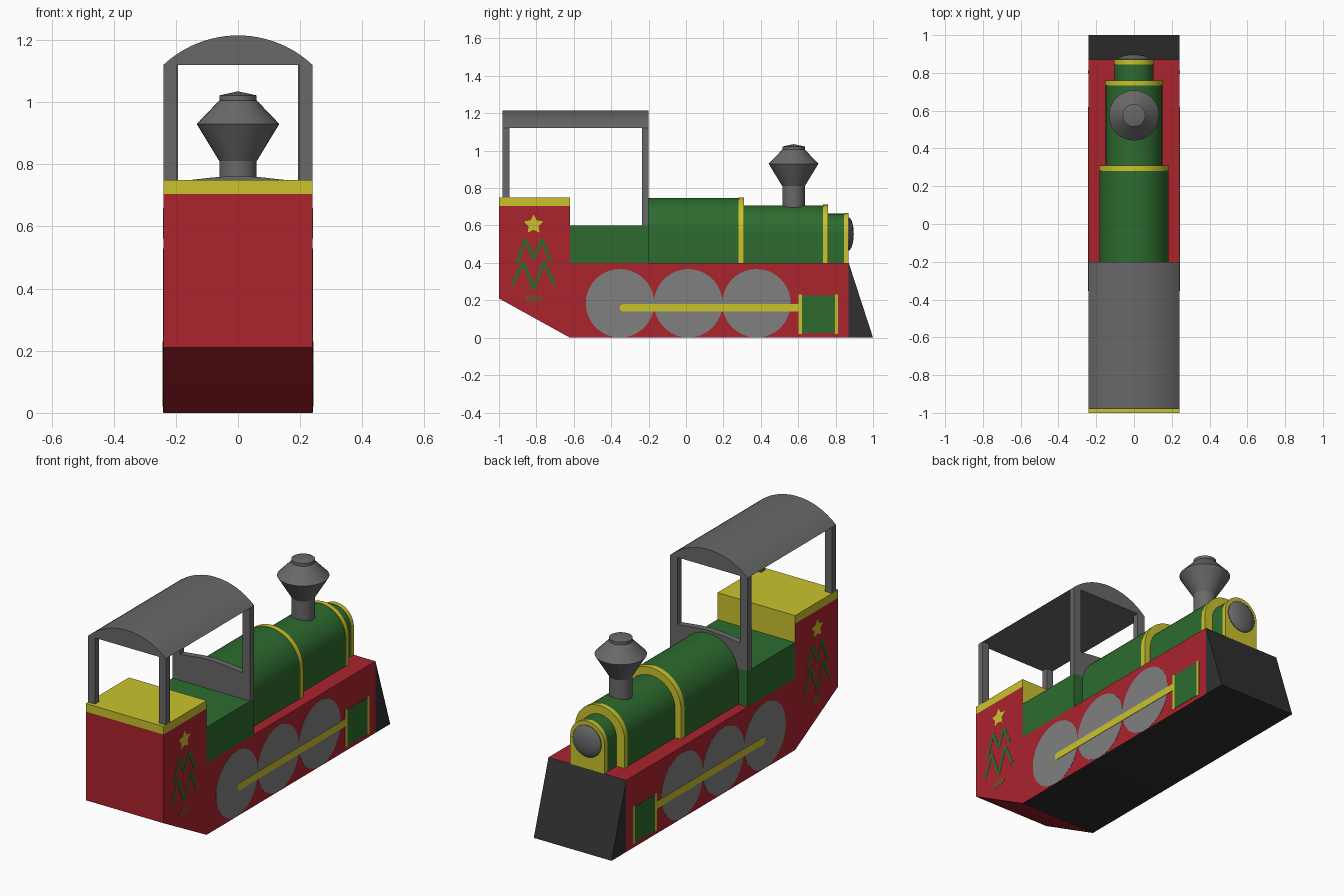
import bpy, bmesh
from math import sin, cos, pi, radians, hypot, asin

if "Cube" in bpy.data.objects:
    bpy.data.objects.remove(bpy.data.objects["Cube"])


def material(name, r, g, b):
    m = bpy.data.materials.new(name)
    m.diffuse_color = (r, g, b, 1)
    m.use_nodes = True
    m.node_tree.nodes["Principled BSDF"].inputs["Base Color"].default_value = m.diffuse_color
    return m


RED = material("red", 0.41, 0.017, 0.027)
GREEN = material("green", 0.026, 0.148, 0.028)
YELLOW = material("yellow", 0.59, 0.54, 0.027)
GREY = material("dark_grey", 0.140, 0.140, 0.140)
LIGHT = material("wheel_grey", 0.216, 0.216, 0.216)
BLACK = material("black", 0.030, 0.030, 0.030)
BROWN = material("brown", 0.195, 0.069, 0.019)


def finish(name, bm, mats):
    bmesh.ops.recalc_face_normals(bm, faces=bm.faces)
    me = bpy.data.meshes.new(name)
    bm.to_mesh(me)
    bm.free()
    for m in mats:
        me.materials.append(m)
    for p in me.polygons:
        p.use_smooth = True
    me.set_sharp_from_angle(angle=radians(30))
    ob = bpy.data.objects.new(name, me)
    bpy.context.collection.objects.link(ob)
    return ob


def prism(name, outlines, axis, a, b, *mats):
    """Extrude outlines along x (points are y,z) or along y (points are x,z)."""
    bm = bmesh.new()
    for pts in outlines:
        ends = []
        for t in (a, b):
            ends.append([bm.verts.new((t, u, v) if axis == "x" else (u, t, v)) for u, v in pts])
        bm.faces.new(ends[0])
        bm.faces.new(ends[1][::-1])
        n = len(pts)
        for i in range(n):
            j = (i + 1) % n
            bm.faces.new((ends[0][i], ends[0][j], ends[1][j], ends[1][i]))
    return finish(name, bm, mats)


def plate(name, outlines, height, mat):
    """Thin painted detail on both sides of the body."""
    ob = prism(name, outlines, "x", 0.238, 0.24 + height, mat)
    ob.modifiers.new("mirror", "MIRROR")
    return ob


def rect(u0, u1, v0, v1):
    return [(u0, v0), (u1, v0), (u1, v1), (u0, v1)]


def ellipse(u, v, ru, rv, n=48):
    return [(u + ru * cos(2 * pi * i / n), v + rv * sin(2 * pi * i / n)) for i in range(n)]


def stroke(pts, w):
    """Zigzag line as one quad per segment."""
    out = []
    for (u0, v0), (u1, v1) in zip(pts, pts[1:]):
        l = hypot(u1 - u0, v1 - v0)
        du, dv = -(v1 - v0) / l * w / 2, (u1 - u0) / l * w / 2
        out.append([(u0 + du, v0 + dv), (u1 + du, v1 + dv), (u1 - du, v1 - dv), (u0 - du, v0 - dv)])
    return out


def arch(r, cz, base=0.40, n=32):
    return [(-r, base), (r, base)] + [(r * cos(pi * i / n), cz + r * sin(pi * i / n)) for i in range(n + 1)]


def lathe(name, profile, centre, axis, mat, n=32):
    """Spin (radius, height) pairs about z or y; ends close to a point."""
    bm = bmesh.new()
    rings = []
    for r, h in profile:
        ring = []
        for i in range(n):
            c, s = r * cos(2 * pi * i / n), r * sin(2 * pi * i / n)
            p = (c, s, h) if axis == "z" else (c, h, s)
            ring.append(bm.verts.new([p[k] + centre[k] for k in range(3)]))
        rings.append(ring)
    for lo, hi in zip(rings, rings[1:]):
        for i in range(n):
            j = (i + 1) % n
            bm.faces.new((lo[i], lo[j], hi[j], hi[i]))
    bm.faces.new(rings[0])
    bmesh.ops.remove_doubles(bm, verts=bm.verts, dist=1e-5)
    return finish(name, bm, [mat])


# Red chassis and tender: black underside, yellow wall facing the cab
body = prism("body", [[(-1, 0.21), (-0.62, 0), (0.87, 0), (0.87, 0.40), (-0.62, 0.40),
                       (-0.62, 0.705), (-1, 0.705)]], "x", -0.24, 0.24, RED, BLACK, YELLOW)
for p in body.data.polygons:
    if p.normal.z < -0.99:
        p.material_index = 1
    elif p.normal.y > 0.99 and p.center.y < 0:
        p.material_index = 2
prism("tender_top", [rect(-1, -0.62, 0.705, 0.75)], "x", -0.24, 0.24, YELLOW)
prism("front_wedge", [[(0.87, 0), (1, 0), (0.87, 0.40)]], "x", -0.24, 0.24, BLACK)
prism("cab_base", [rect(-0.62, -0.20, 0.40, 0.60)], "x", -0.24, 0.24, GREEN)

# Stepped boiler, each step ending in a yellow band
y = -0.20
for i, (r, cz, end, band) in enumerate([(0.183, 0.565, 0.31, 0.03),
                                        (0.15, 0.558, 0.76, 0.027),
                                        (0.103, 0.56, 0.87, 0.025)]):
    prism(f"boiler_{i + 1}", [arch(r, cz)], "y", y, end - band, GREEN)
    prism(f"boiler_band_{i + 1}", [arch(r + 0.003, cz)], "y", end - band, end, YELLOW)
    y = end

# Domed boiler door and chimney
lathe("boiler_door", [(0.088, -0.005), (0.088, 0.004), (0.075, 0.014), (0.05, 0.022), (0.025, 0.026), (0, 0.027)],
      (0, 0.87, 0.555), "y", GREY)
lathe("chimney", [(0.06, 0.66), (0.06, 0.81), (0.133, 0.93), (0.06, 1.006), (0.06, 1.022), (0, 1.035)],
      (0, 0.575, 0), "z", GREY)

# Cab: curved roof, front frame with window opening, rear posts
half, rise = 0.24, 0.095
R = (half ** 2 + rise ** 2) / (2 * rise)
A = asin(half / R)
roof = [(R * sin(A - 2 * A * i / 24), 1.215 - R + R * cos(A - 2 * A * i / 24)) for i in range(25)]
prism("cab_roof", [roof], "y", -0.98, -0.20, GREY)
prism("cab_front_frame", [[(-0.24, 0.60), (0.24, 0.60), (0.24, 1.12), (0.193, 1.12), (0.193, 0.745),
                           (0.08, 0.758), (0, 0.763), (-0.08, 0.758), (-0.193, 0.745), (-0.193, 1.12),
                           (-0.24, 1.12)]], "y", -0.236, -0.20, GREY)
prism("rear_posts", [rect(-0.24, -0.197, 0.74, 1.12), rect(0.197, 0.24, 0.74, 1.12)],
      "y", -0.98, -0.944, GREY)

# Painted running gear on both sides
plate("wheels", [ellipse(c, 0.184, 0.183, 0.183) for c in (-0.353, 0.012, 0.377)], 0.001, LIGHT)
rod = [(-0.335 - 0.02 * sin(pi * i / 8), 0.16 + 0.02 * cos(pi * i / 8)) for i in range(9)]
plate("connecting_rod", [rod + [(0.61, 0.14), (0.61, 0.18)]], 0.003, YELLOW)
plate("cylinder", [rect(0.617, 0.797, 0.025, 0.225)], 0.002, GREEN)
plate("cylinder_ends", [rect(0.602, 0.619, 0.02, 0.23), rect(0.796, 0.813, 0.02, 0.23)], 0.003, YELLOW)

# Painted tree with star on the tender sides
c = -0.815
upper = [(-0.09, 0.40), (-0.043, 0.525), (0, 0.42), (0.043, 0.525), (0.09, 0.41)]
lower = [(-0.112, 0.28), (-0.055, 0.405), (0, 0.26), (0.055, 0.405), (0.112, 0.28)]
plate("tree", stroke([(c + u, v) for u, v in upper], 0.018) + stroke([(c + u, v) for u, v in lower], 0.018),
      0.001, GREEN)
plate("tree_trunk", [ellipse(c, 0.21, 0.047, 0.02, 24)], 0.001, BROWN)
plate("star", [[(c + r * sin(pi * i / 5), 0.605 + r * cos(pi * i / 5))
                for i, r in enumerate([0.054, 0.028] * 5)]], 0.001, YELLOW)
